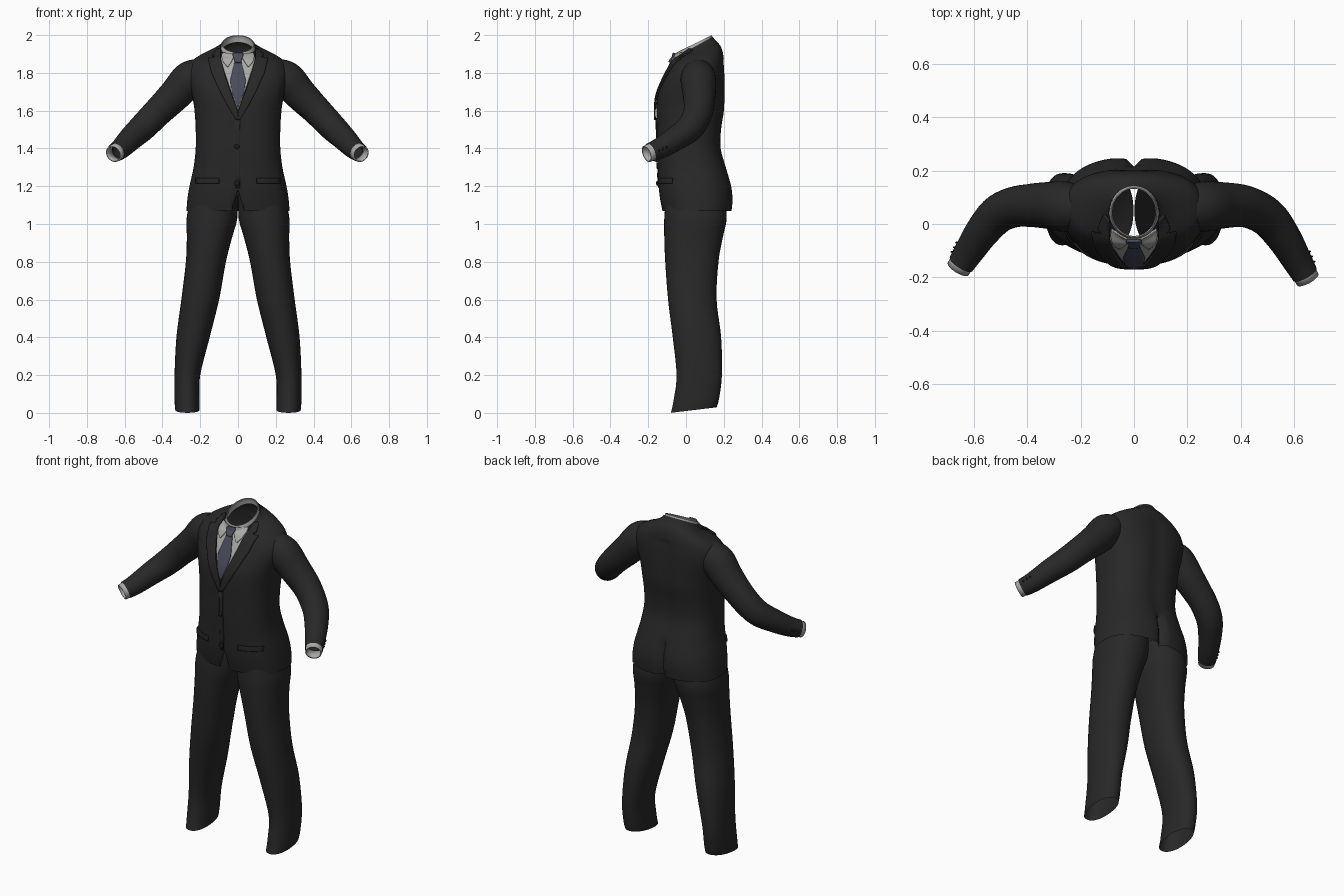
import bpy, bmesh, math
from mathutils import Vector
from mathutils.bvhtree import BVHTree

if "Cube" in bpy.data.objects:
    bpy.data.objects.remove(bpy.data.objects["Cube"])


def material(name, rgb):
    m = bpy.data.materials.new(name)
    m.diffuse_color = (*rgb, 1)
    m.use_nodes = True
    m.node_tree.nodes["Principled BSDF"].inputs["Base Color"].default_value = m.diffuse_color
    return m


SUIT = material("charcoal cloth", (0.021, 0.021, 0.021))
SHIRT = material("light grey shirt", (0.40, 0.40, 0.39))
TIE = material("slate blue tie", (0.066, 0.070, 0.105))
BUTTON = material("dark button", (0.012, 0.012, 0.012))


def make(name, verts, faces, mat, thick=0):
    me = bpy.data.meshes.new(name)
    me.from_pydata(verts, [], faces)
    bm = bmesh.new()
    bm.from_mesh(me)
    bmesh.ops.recalc_face_normals(bm, faces=bm.faces)
    bm.to_mesh(me)
    bm.free()
    me.materials.append(mat)
    ob = bpy.data.objects.new(name, me)
    bpy.context.collection.objects.link(ob)
    if thick:
        mod = ob.modifiers.new("thickness", 'SOLIDIFY')
        mod.thickness = thick
        mod.offset = 0
    return ob


def smooth(rows, k=4):
    """Catmull-Rom interpolation of rows of numbers."""
    out = []
    for i in range(len(rows) - 1):
        p0, p1 = rows[max(i - 1, 0)], rows[i]
        p2, p3 = rows[i + 1], rows[min(i + 2, len(rows) - 1)]
        for j in range(k):
            t = j / k
            out.append([0.5 * (2 * b + (c - a) * t + (2 * a - 5 * b + 4 * c - d) * t * t
                               + (3 * b - a - 3 * c + d) * t ** 3)
                        for a, b, c, d in zip(p0, p1, p2, p3)])
    return out + [list(rows[-1])]


def ring(cx, z, hw, yf, yb, tilt, p, n):
    pts, ym = [], (yf + yb) / 2
    for i in range(n):
        c, s = math.cos(2 * math.pi * i / n), math.sin(2 * math.pi * i / n)
        x = math.copysign(abs(c) ** (2 / p), c) * hw if abs(c) > 1e-6 else 0
        y = ym + (yb - yf) / 2 * math.copysign(abs(s) ** (2 / p), s)
        pts.append(Vector((cx + x, y, z + tilt * (y - ym))))
    return pts


def loft(name, rings, mat, thick=0):
    n = len(rings[0])
    faces = [(r * n + i, r * n + (i + 1) % n, (r + 1) * n + (i + 1) % n, (r + 1) * n + i)
             for r in range(len(rings) - 1) for i in range(n)]
    return make(name, [v for r in rings for v in r], faces, mat, thick)


# Jacket body: z, half width, front y, back y, tilt, squareness
body_rows = [
    (1.07, .273, -.125, .245, 0, 2.5), (1.13, .268, -.137, .25, 0, 2.5),
    (1.20, .257, -.145, .243, 0, 2.5), (1.30, .235, -.15, .215, 0, 2.5),
    (1.40, .224, -.155, .188, 0, 2.5), (1.50, .224, -.155, .19, 0, 2.5),
    (1.60, .230, -.157, .205, 0, 2.5), (1.68, .243, -.15, .207, 0, 2.5),
    (1.75, .260, -.125, .207, 0, 2.5), (1.81, .265, -.10, .205, .05, 2.5),
    (1.86, .245, -.077, .20, .1, 2.4), (1.89, .200, -.068, .193, .2, 2.3),
    (1.91, .150, -.063, .18, .3, 2.2), (1.925, .11, -.058, .155, .45, 2.1),
    (1.938, .094, -.052, .142, .55, 2)]
rings = []
for z, hw, yf, yb, tilt, p in smooth(body_rows):
    pts = ring(0, z, hw, yf, yb, tilt, p, 96)
    for v in pts:
        if abs(v.x) < .006 and v.y > .1 and z < 1.26:      # rear vent
            v.y -= .035
        elif v.y > .1 and z < 1.85:                        # spine hollow
            v.y -= .008 * math.exp(-(v.x / .05) ** 2)
        if abs(v.x) < .006 and v.y < 0 and z < 1.19:       # front cutaway
            v.z += .11 * (1.19 - z) / .12
    rings.append(pts)
jacket = loft("jacket_body", rings, SUIT)

# Shirt collar band
band = loft("shirt_collar_band",
            [ring(0, *r, 48) for r in smooth([(1.905, .091, -.060, .143, .55, 2),
                                              (1.935, .088, -.054, .139, .53, 2),
                                              (1.953, .083, -.047, .134, .5, 2)])],
            SHIRT, .005)

# Surface that the front details are laid on
verts, polys = [], []
for ob in (jacket, band):
    k = len(verts)
    verts += [v.co.copy() for v in ob.data.vertices]
    polys += [[k + i for i in p.vertices] for p in ob.data.polygons]
surface = BVHTree.FromPolygons(verts, polys)


def front_y(x, z):
    hit = surface.ray_cast(Vector((x, -2, z)), Vector((0, 1, 0)))[0]
    return min(hit.y, .04) if hit else -.04


def panel(name, rows, mat, lift, thick=.007, flip=1, cols=8, sub=5):
    """Strip given as (z, x0, x1) rows, draped on the jacket front."""
    dense = []
    for a, b in zip(rows, rows[1:]):
        dense += [[p + (q - p) * j / sub for p, q in zip(a, b)] for j in range(sub)]
    dense.append(rows[-1])
    vs = []
    for z, x0, x1 in dense:
        for c in range(cols + 1):
            x = flip * (x0 + (x1 - x0) * c / cols)
            vs.append((x, front_y(x, z) - lift, z))
    w = cols + 1
    fs = [(r * w + c, r * w + c + 1, (r + 1) * w + c + 1, (r + 1) * w + c)
          for r in range(len(dense) - 1) for c in range(cols)]
    return make(name, vs, fs, mat, thick)


# Shirt front and tie
panel("shirt_front", [(1.89, -.088, .088), (1.86, -.09, .09), (1.61, -.004, .004)],
      SHIRT, .003, .004, cols=16)
panel("tie_blade", [(1.87, -.015, .015), (1.76, -.041, .041), (1.70, -.033, .033),
                    (1.62, -.004, .004)], TIE, .008)
panel("tie_knot", [(1.905, -.022, .022), (1.895, -.028, .028), (1.855, -.015, .015)],
      TIE, .016, .012)

# Front edge
panel("front_edge", [(1.57, -.014, .01), (1.19, -.014, .01)], SUIT, .003, .004)

# Collar wings, lapels, pocket flaps
for side, f in (("right", -1), ("left", 1)):
    panel("shirt_collar_wing_" + side,
          [(1.905, .024, .084), (1.885, .022, .087), (1.86, .034, .08), (1.833, .052, .058)],
          SHIRT, .010, .006, f)
    panel("lapel_" + side,
          [(1.925, .092, .112), (1.89, .092, .135), (1.882, .092, .122), (1.876, .091, .158),
           (1.80, .072, .14), (1.70, .040, .095), (1.62, .008, .052), (1.55, -.006, .010)],
          SUIT, .009, .009, f)
    panel("pocket_flap_" + side, [(1.243, .10, .222), (1.215, .10, .222)], SUIT, .005, .008, f)


def button(name, loc, r):
    bpy.ops.mesh.primitive_uv_sphere_add(segments=12, ring_count=8, radius=r, location=loc)
    ob = bpy.context.object
    ob.name = name
    ob.scale = (1, .5, 1)
    ob.data.materials.append(BUTTON)


for i, z in enumerate((1.41, 1.215)):
    button("front_button_%d" % i, (-.006, front_y(-.006, z) - .006, z), .013)


def tube(name, path, mat, thick=0, n=32):
    out = []
    for i, q in enumerate(path):
        a, b = path[max(i - 1, 0)], path[min(i + 1, len(path) - 1)]
        d = (Vector(b[:3]) - Vector(a[:3])).normalized()
        u = d.cross(Vector((0, 0, 1))).normalized()
        w = u.cross(d)
        out.append([Vector(q[:3]) + q[3] * (u * math.cos(t) + w * math.sin(t))
                    for t in (2 * math.pi * k / n for k in range(n))])
    return loft(name, out, mat, thick)


# Sleeves, shirt cuffs, sleeve buttons: x, y, z, radius
arm = [(.20, .065, 1.80, .080), (.26, .065, 1.765, .094), (.33, .07, 1.687, .087),
       (.42, .065, 1.597, .078), (.50, .025, 1.513, .073), (.56, -.05, 1.455, .065),
       (.61, -.135, 1.403, .056), (.64, -.188, 1.380, .050)]
cuff = [(.625, -.16, 1.39, .043), (.64, -.188, 1.379, .043), (.651, -.208, 1.371, .042)]
for side, f in (("right", -1), ("left", 1)):
    def place(q):
        bend = .04 * max(0, (q[0] - .4) / .25) if f < 0 else 0
        return (f * (q[0] + bend * .2), q[1] + bend, q[2], q[3])
    tube("sleeve_" + side, [place(q) for q in smooth(arm, 5)], SUIT)
    tube("shirt_cuff_" + side, [place(q) for q in cuff], SHIRT, .007)
    for i in range(3):
        t = i / 3
        x, y, z, _ = place((.607 + .03 * t, -.13 - .054 * t, 1.405 - .024 * t, 0))
        r = .056 - .006 * t
        button("sleeve_button_%s_%d" % (side, i), (x + f * r * .87, y + r * .48, z), .008)

# Trouser legs: centre x, z, half width, front y, back y, tilt, squareness
leg = [(.268, .015, .064, -.08, .162, .12, 2.2), (.270, .07, .066, -.066, .175, .05, 2.2),
       (.268, .20, .068, -.05, .19, 0, 2.2), (.238, .40, .088, -.07, .186, 0, 2.2),
       (.20, .60, .100, -.095, .162, 0, 2.2), (.17, .80, .106, -.11, .172, 0, 2.2),
       (.151, .93, .120, -.115, .195, 0, 2.2), (.138, 1.03, .134, -.115, .215, 0, 2.2),
       (.125, 1.15, .122, -.105, .205, 0, 2.2)]
for side, f in (("right", -1), ("left", 1)):
    loft("trouser_leg_" + side,
         [ring(f * r[0], *r[1:], 40) for r in smooth(leg, 5)], SUIT)

# Smooth shading
bpy.ops.object.select_all(action='SELECT')
bpy.context.view_layer.objects.active = jacket
bpy.ops.object.shade_smooth_by_angle(angle=math.radians(45))
